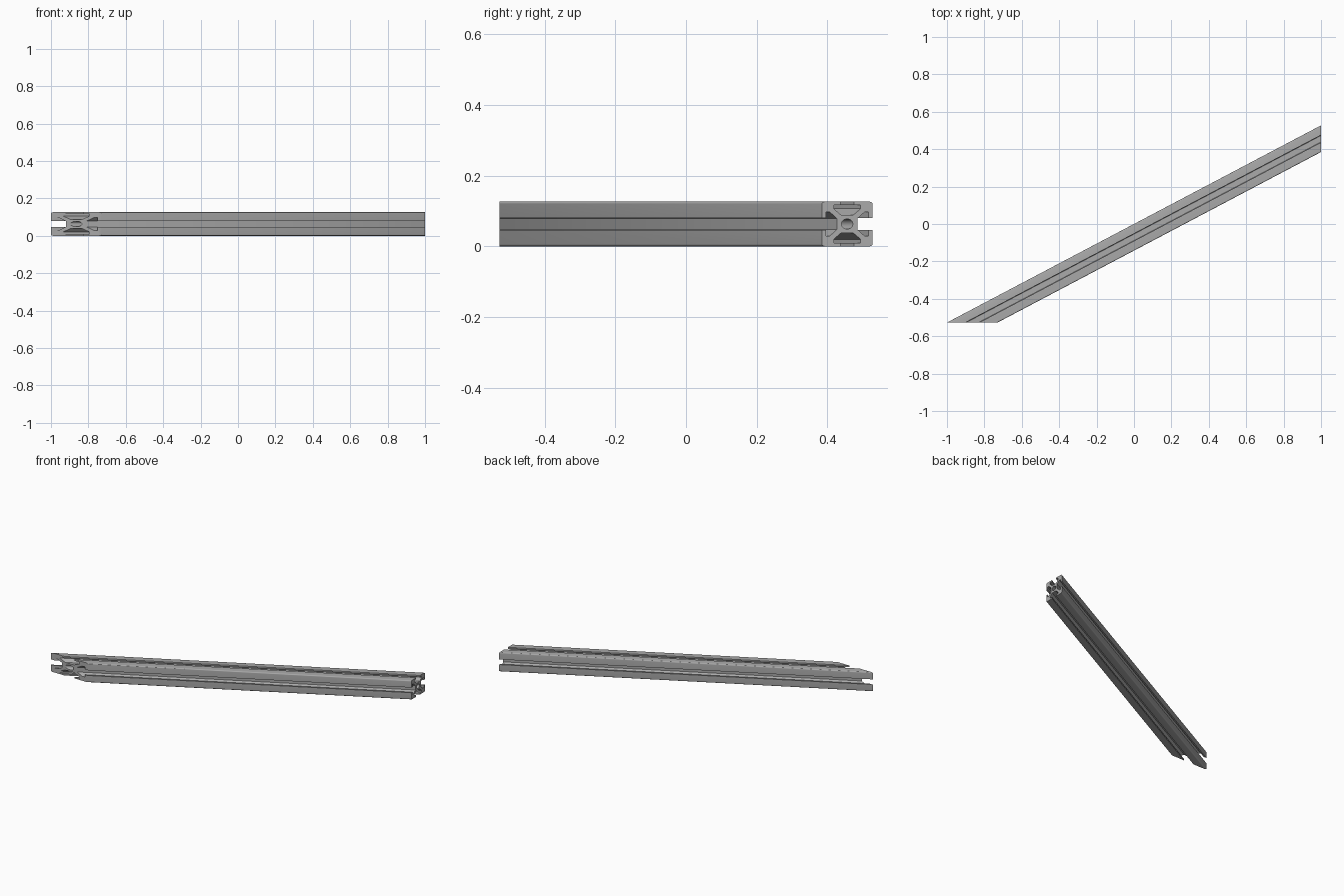
import bpy
import bmesh
from math import atan2, cos, sin, pi
from mathutils import Vector

cube = bpy.data.objects.get("Cube")
if cube:
    bpy.data.objects.remove(cube, do_unlink=True)

UNIT = 0.126 / 30              # profile is drawn on a 30 x 30 section
HALF = 15
END_X, END_Y = 1.0, -0.527     # planes of the two mitre cuts
RADIUS = 1.5
BORE = 3.4

# Axis of the bar: found from the middle of each mitred end
MID_X, MID_Y = -0.865, 0.456
ANGLE = atan2(MID_Y - END_Y, END_X - MID_X)
along = Vector((cos(ANGLE), sin(ANGLE), 0))
across = Vector((-sin(ANGLE), cos(ANGLE), 0))


def section_outline():
    """Slotted square: half a slot, a round corner, half a slot, four times."""
    half_slot = [(6, 3.6), (10.3, 8), (12.7, 8), (12.7, 4.1), (HALF, 4.1)]
    c = HALF - RADIUS
    arc = [(c + RADIUS * cos(i * pi / 12), c + RADIUS * sin(i * pi / 12))
           for i in range(7)]
    quarter = half_slot + arc + [(v, u) for u, v in reversed(half_slot)]
    points = []
    for _ in range(4):
        points += quarter
        quarter = [(-v, u) for u, v in quarter]
    return points


def bore_outline(sides=32):
    return [(BORE * cos(2 * pi * i / sides), BORE * sin(2 * pi * i / sides))
            for i in range(sides)]


def place(u, w, at_x_end):
    """Slide a section point along the bar to one of the cut planes."""
    p = Vector((END_X, MID_Y, HALF * UNIT)) + across * u * UNIT
    p.z += w * UNIT
    if at_x_end:
        return p + along * ((END_X - p.x) / along.x)
    return p + along * ((END_Y - p.y) / along.y)


# Bar: long walls between the cuts, then the two mitred end caps
bm = bmesh.new()
cap_edges = [[], []]
for outline in (section_outline(), bore_outline()):
    rings = [[bm.verts.new(place(u, w, end)) for u, w in outline]
             for end in (False, True)]
    count = len(outline)
    for i in range(count):
        j = (i + 1) % count
        bm.faces.new((rings[0][i], rings[0][j], rings[1][j], rings[1][i]))
        for ring, edges in zip(rings, cap_edges):
            edges.append(bm.edges.get((ring[i], ring[j])))
for edges, normal in zip(cap_edges, ((0, -1, 0), (1, 0, 0))):
    bmesh.ops.triangle_fill(bm, edges=edges, normal=normal, use_beauty=True)
bmesh.ops.recalc_face_normals(bm, faces=bm.faces[:])

mesh = bpy.data.meshes.new("slotted_bar")
bm.to_mesh(mesh)
bm.free()
bar = bpy.data.objects.new("slotted_bar", mesh)
bpy.context.collection.objects.link(bar)

# Plain aluminium colour
metal = bpy.data.materials.new("aluminium_grey")
metal.use_nodes = True
colour = (0.4, 0.4, 0.4, 1)
metal.diffuse_color = colour
metal.node_tree.nodes["Principled BSDF"].inputs["Base Color"].default_value = colour
mesh.materials.append(metal)

# Smooth corners and bore, crisp slot edges
bpy.ops.object.select_all(action="DESELECT")
bar.select_set(True)
bpy.context.view_layer.objects.active = bar
bpy.ops.object.shade_smooth_by_angle(angle=pi / 6)
